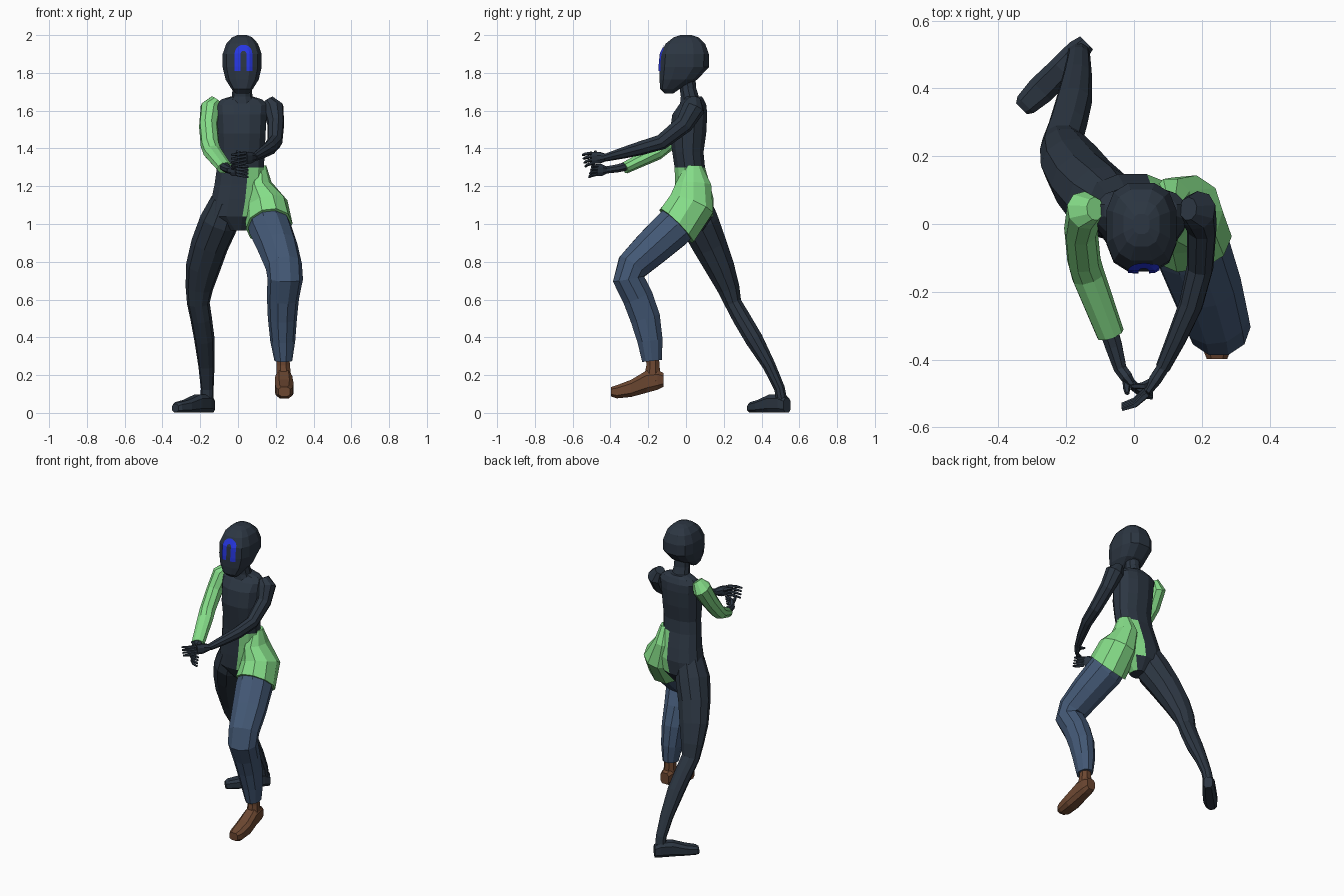
import bpy, bmesh, math
from mathutils import Vector
from mathutils.bvhtree import BVHTree


def material(name, r, g, b):
    m = bpy.data.materials.new(name)
    lin = [((c / 255 + 0.055) / 1.055) ** 2.4 for c in (r, g, b)]
    m.diffuse_color = (*lin, 1)
    return m


DARK = material("dark slate", 44, 54, 66)
GREEN = material("light green", 134, 222, 137)
DENIM = material("denim blue", 67, 88, 117)
BROWN = material("leather brown", 108, 71, 49)
BLUE = material("bright blue", 38, 54, 225)


def finish(name, bm, *mats):
    me = bpy.data.meshes.new(name)
    bm.to_mesh(me)
    bm.free()
    for m in mats:
        me.materials.append(m)
    ob = bpy.data.objects.new(name, me)
    bpy.context.collection.objects.link(ob)
    return ob


def spow(v, e):
    return math.copysign(abs(v) ** e, v)


def loft(name, mats, rings, sides=10, n=2.0, fixed=None, end=None, rule=None):
    """Skin rings (x, y, z, half width, half depth) that face along the path."""
    bm = bmesh.new()
    pts = [Vector(r[:3]) for r in rings]
    loops = []
    for i, r in enumerate(rings):
        t = pts[min(i + 1, len(pts) - 1)] - pts[max(i - 1, 0)]
        if fixed:
            t = Vector(fixed)
        elif end and i == len(pts) - 1:
            t = Vector(end)
        t.normalize()
        u = Vector((1, 0, 0))
        u = (u - t * u.dot(t)).normalized()
        v = t.cross(u)
        loop = []
        for k in range(sides):
            a = 2 * math.pi * (k + 0.5) / sides
            loop.append(bm.verts.new(pts[i] + u * r[3] * spow(math.sin(a), 2 / n)
                                     + v * r[4] * spow(math.cos(a), 2 / n)))
        loops.append(loop)
    for a, b in zip(loops, loops[1:]):
        for k in range(sides):
            j = (k + 1) % sides
            bm.faces.new((a[k], a[j], b[j], b[k]))
    bm.faces.new(loops[0])
    bm.faces.new(loops[-1])
    bmesh.ops.recalc_face_normals(bm, faces=bm.faces)
    if rule:
        for f in bm.faces:
            f.material_index = rule(f.calc_center_median())
    return finish(name, bm, *mats)


UP = (0, 0, 1)

# Head and neck
head = loft("head", [DARK], [
    (.022, -.09, 1.69, .035, .022), (.022, -.085, 1.715, .058, .053),
    (.022, -.04, 1.765, .09, .103), (.022, -.01, 1.83, .106, .134),
    (.022, -.007, 1.90, .106, .131), (.022, -.003, 1.955, .086, .107),
    (.022, 0, 1.988, .055, .068), (.022, 0, 2.0, .025, .03)],
    sides=12, n=2.7, fixed=UP)
loft("neck", [DARK], [
    (.022, .025, 1.63, .075, .06), (.022, .02, 1.675, .055, .05),
    (.022, .01, 1.72, .05, .046), (.022, .005, 1.79, .05, .046)], fixed=UP)

# Plain arch painted on the face, laid on the head surface
tree = BVHTree.FromPolygons([v.co for v in head.data.vertices],
                            [p.vertices for p in head.data.polygons])
path = [(-1, 0, z) for z in (1.81, 1.835, 1.86, 1.88)]
path += [(-math.cos(math.pi * i / 10), math.sin(math.pi * i / 10), 1.902) for i in range(11)]
path += [(1, 0, z) for z in (1.88, 1.86, 1.835, 1.81)]
bm = bmesh.new()
rows = []
for dx, dz, z in path:
    row = []
    for rad in (.015, .031, .047):
        x, h = .029 + dx * rad, z + dz * rad
        hit = tree.ray_cast(Vector((x, -1, h)), Vector((0, 1, 0)))[0]
        row.append(bm.verts.new((x, hit.y - .005, h)))
    rows.append(row)
for a, b in zip(rows, rows[1:]):
    for k in range(2):
        bm.faces.new((a[k], a[k + 1], b[k + 1], b[k]))
bmesh.ops.recalc_face_normals(bm, faces=bm.faces)
finish("face_arch", bm, BLUE)

# Torso, green on one hip
loft("torso", [DARK, GREEN], [
    (.0, .04, .965, .05, .05), (-.02, .045, 1.04, .14, .1),
    (-.005, .045, 1.13, .14, .105), (.005, .035, 1.21, .133, .095),
    (.013, .02, 1.30, .128, .083), (.02, .01, 1.38, .125, .085),
    (.02, .01, 1.48, .13, .1), (.02, .02, 1.58, .135, .095),
    (.02, .035, 1.63, .14, .075), (.02, .04, 1.66, .11, .055),
    (.02, .035, 1.675, .06, .05)],
    sides=12, n=2.3, fixed=UP, rule=lambda c: int(c.x > .06 and c.z < 1.3))

# Shorts over the forward leg
loft("shorts_leg", [GREEN], [
    (.11, .04, 1.31, .04, .045), (.108, .04, 1.21, .07, .098),
    (.15, .028, 1.10, .115, .128), (.165, -.05, .99, .125, .13)],
    sides=10, end=(.15, -.7, -.7))

# Forward leg in trousers
loft("front_trouser_leg", [DENIM], [
    (.13, .02, 1.07, .09, .1), (.17, -.07, .975, .115, .112),
    (.21, -.18, .875, .108, .102), (.243, -.285, .775, .097, .088),
    (.25, -.305, .71, .094, .087), (.238, -.255, .61, .085, .085),
    (.235, -.215, .5, .077, .083), (.237, -.19, .38, .066, .07),
    (.24, -.18, .275, .047, .055)], sides=10, end=(0, .1, -1))

# Forward boot
loft("front_ankle", [BROWN], [
    (.238, -.178, .31, .036, .036), (.24, -.175, .25, .038, .038),
    (.242, -.18, .17, .045, .05)], sides=8, fixed=UP)
loft("front_boot", [BROWN], [
    (.242, -.118, .175, .032, .038), (.242, -.15, .175, .042, .055),
    (.242, -.21, .165, .047, .062), (.245, -.29, .13, .052, .048),
    (.245, -.365, .112, .046, .037), (.245, -.398, .112, .032, .026)],
    sides=8, n=3, fixed=(0, -1, 0))

# Rear leg and foot
loft("rear_leg", [DARK], [
    (-.06, .04, 1.12, .085, .09), (-.1, .07, 1.01, .105, .108),
    (-.15, .125, .89, .1, .095), (-.185, .18, .77, .092, .08),
    (-.205, .225, .66, .073, .062), (-.21, .25, .58, .06, .047),
    (-.195, .295, .5, .057, .05), (-.178, .36, .39, .054, .05),
    (-.167, .44, .25, .043, .036), (-.163, .495, .13, .034, .03),
    (-.165, .51, .05, .034, .03)], sides=10)
loft("rear_foot", [DARK], [
    (-.14, .535, .04, .028, .04), (-.165, .51, .05, .038, .05),
    (-.215, .455, .05, .042, .05), (-.275, .395, .035, .045, .035),
    (-.32, .352, .029, .036, .029), (-.332, .34, .025, .024, .022)],
    sides=8, n=3, fixed=(-.7, -.7, 0))

# Arms reaching forward, one sleeved
loft("sleeve", [GREEN], [
    (-.115, .045, 1.66, .03, .035), (-.145, .04, 1.615, .055, .062),
    (-.157, -.02, 1.52, .05, .054), (-.148, -.11, 1.42, .05, .046),
    (-.135, -.155, 1.38, .05, .042), (-.07, -.325, 1.297, .042, .032)], sides=9)
loft("sleeved_forearm", [DARK], [
    (-.085, -.28, 1.315, .03, .026), (-.06, -.36, 1.295, .027, .023),
    (-.04, -.43, 1.285, .02, .02)], sides=8)
loft("bare_arm", [DARK], [
    (.16, .045, 1.66, .03, .035), (.187, .04, 1.615, .056, .062),
    (.2, -.01, 1.53, .045, .05), (.195, -.13, 1.435, .04, .042),
    (.168, -.24, 1.402, .036, .038), (.125, -.34, 1.375, .03, .03),
    (.085, -.425, 1.352, .022, .021)], sides=9)


# Hands: a palm, four fingers and a thumb
def hand(name, wrist, knuckle, tip, spread, thumb):
    w, k, t, s, th = (Vector(p) for p in (wrist, knuckle, tip, spread, thumb))
    mid = (w + k) / 2
    loft(name + "_palm", [DARK], [(*w, .02, .02), (*mid, .02, .034), (*k, .013, .034)], sides=8)
    for i in range(4):
        o = s * (i - 1.5)
        a, b, c = k + o, (k + t) / 2 + o * 1.1 + Vector((0, -.01, 0)), t + o * 1.2
        loft(f"{name}_finger_{i + 1}", [DARK],
             [(*a, .011, .01), (*b, .009, .009), (*c, .006, .006)], sides=5)
    loft(name + "_thumb", [DARK],
         [(*mid, .012, .012), (*((mid + th) / 2 + Vector((0, -.008, 0))), .011, .011),
          (*th, .007, .007)], sides=5)


hand("bare_hand", (.085, -.425, 1.352), (.04, -.495, 1.35), (-.035, -.54, 1.335),
     (0, -.004, .017), (-.01, -.48, 1.385))
hand("sleeved_hand", (-.042, -.425, 1.285), (-.005, -.475, 1.285), (.055, -.505, 1.275),
     (0, .004, .015), (-.02, -.5, 1.325))
